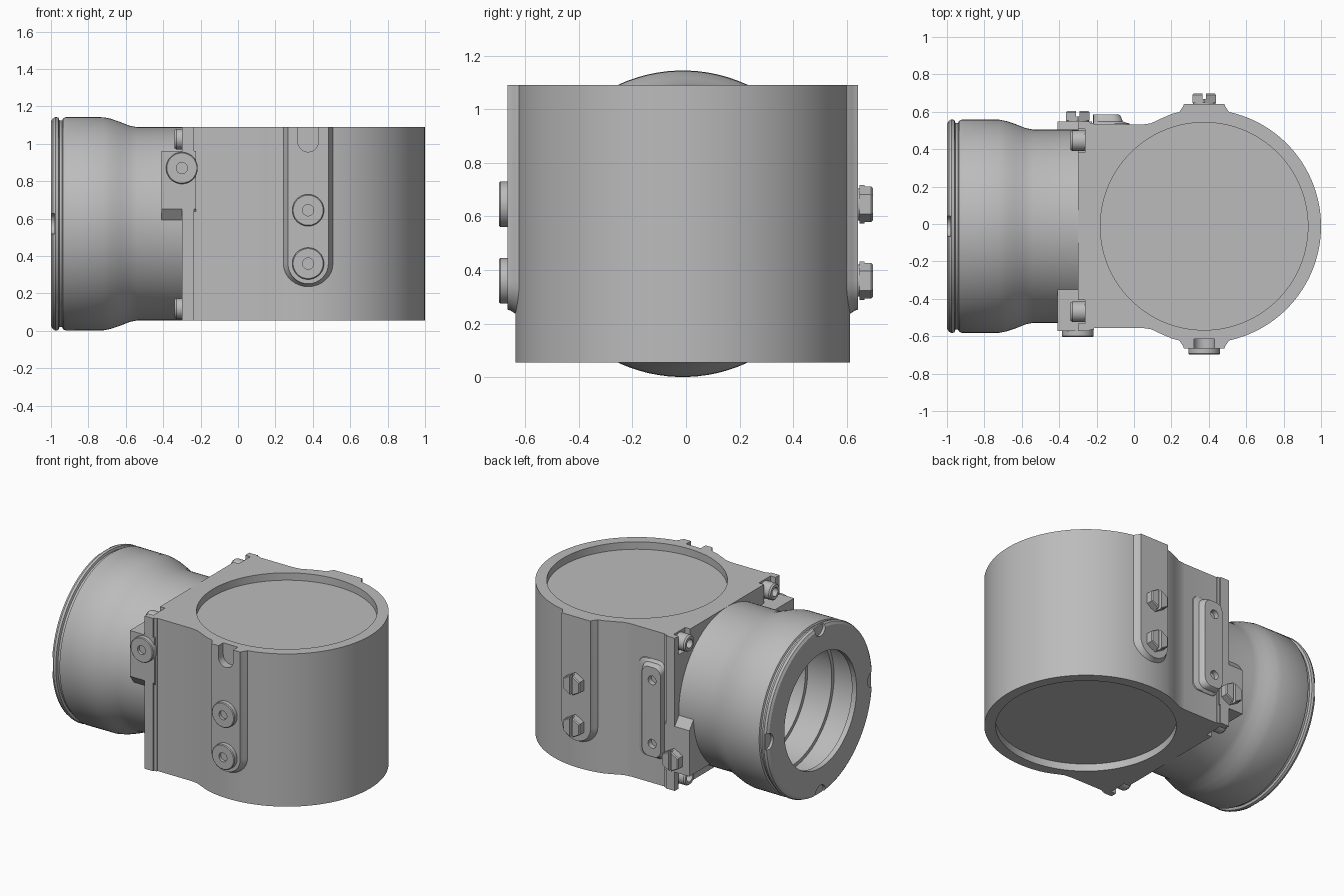
import bpy, bmesh, math
from mathutils import Vector

cube = bpy.data.objects.get("Cube")
if cube:
    bpy.data.objects.remove(cube, do_unlink=True)

CY, CZ = -0.012, 0.5725      # shared centre axis
BOTTOM, TOP = 0.055, 1.09    # housing height range
CX, R = 0.375, 0.625         # drum of the housing

grey = bpy.data.materials.new("machined grey")
grey.use_nodes = True
grey.diffuse_color = (0.5, 0.5, 0.5, 1)
grey.node_tree.nodes["Principled BSDF"].inputs["Base Color"].default_value = (0.5, 0.5, 0.5, 1)


def loft(name, rings, caps=True):
    """Bridge equal-length rings of points into a solid."""
    bm = bmesh.new()
    rows = [[bm.verts.new(p) for p in ring] for ring in rings]
    n = len(rows[0])
    for a, b in zip(rows, rows[1:]):
        for i in range(n):
            j = (i + 1) % n
            bm.faces.new((a[i], a[j], b[j], b[i]))
    if caps:
        bm.faces.new(rows[0])
        bm.faces.new(rows[-1])
    bmesh.ops.remove_doubles(bm, verts=bm.verts, dist=1e-5)
    bmesh.ops.recalc_face_normals(bm, faces=bm.faces)
    mesh = bpy.data.meshes.new(name)
    bm.to_mesh(mesh)
    bm.free()
    mesh.materials.append(grey)
    ob = bpy.data.objects.new(name, mesh)
    bpy.context.collection.objects.link(ob)
    return ob


def lathe(name, profile, origin, axis, n=32):
    """Revolve (height, radius) points; both ends sit on the axis."""
    q = Vector(axis).to_track_quat('Z', 'Y')
    turn = [2 * math.pi * (i + 0.5) / n for i in range(n)]
    return loft(name, [[Vector(origin) + q @ Vector((r * math.sin(t), r * math.cos(t), h))
                        for t in turn] for h, r in profile], caps=False)


def rod(name, origin, axis, r, h, n=32):
    return lathe(name, [(0, 0), (0, r), (h, r), (h, 0)], origin, axis, n)


def box(name, x0, x1, y0, y1, z0, z1):
    return loft(name, [[(x0, y0, z), (x1, y0, z), (x1, y1, z), (x0, y1, z)] for z in (z0, z1)])


def arch(x, z, r, top):
    """Strip outline with a round lower end, as (x, z) points."""
    arc = [math.pi * (1 + i / 16) for i in range(17)]
    return [(x - r, top)] + [(x + r * math.cos(a), z + r * math.sin(a)) for a in arc] + [(x + r, top)]


def round_rect(x0, x1, z0, z1, r):
    pts = []
    corners = [(x1 - r, z1 - r), (x0 + r, z1 - r), (x0 + r, z0 + r), (x1 - r, z0 + r)]
    for k, (x, z) in enumerate(corners):
        for i in range(7):
            a = math.pi / 2 * (k + i / 6)
            pts.append((x + r * math.cos(a), z + r * math.sin(a)))
    return pts


def at_y(pts, y):
    return [(x, y, z) for x, z in pts]


def cut(ob, cutters):
    for c in cutters:
        c.hide_render = True
        mod = ob.modifiers.new("cut", 'BOOLEAN')
        mod.operation, mod.solver, mod.object = 'DIFFERENCE', 'EXACT', c
        bpy.context.view_layer.objects.active = ob
        bpy.ops.object.modifier_apply(modifier=mod.name)
        bpy.data.objects.remove(c, do_unlink=True)


# Housing: square back blending into a drum, with a shallow recess at each end
neck = [(-0.235, -0.543), (0.04, -0.543), (0.09, -0.55), (0.15, -0.578)]
drum = [(CX + R * math.cos(a), R * math.sin(a))
        for a in (math.radians(-106 + 212 * i / 72) for i in range(73))]
outline = neck + drum + [(x, -y) for x, y in reversed(neck)]
housing = loft("housing", [[(x, CY + y, z) for x, y in outline] for z in (BOTTOM, TOP)])
cut(housing, [rod("recess", (CX, CY, z), (0, 0, 1), 0.555, 0.2, 96)
              for z in (TOP - 0.05, BOTTOM + 0.05 - 0.2)])

# Mounting flange with open pockets for the corner screws
flange = box("flange", -0.3, -0.235, CY - 0.561, CY + 0.561, BOTTOM, TOP)
box("flange_step", -0.235, -0.215, CY - 0.551, CY + 0.551, BOTTOM, TOP)
pockets = []
for sy in (-1, 1):
    for sz in (-1, 1):
        y, z = CY + sy * 0.457, CZ + sz * 0.453
        za, zb = sorted((CZ + sz * 0.39, CZ + sz * 0.6))
        pockets.append(box("pocket", -0.4, -0.262, y - 0.062, y + 0.062, za, zb))
        lathe("corner_screw", [(0, 0), (0, 0.055), (0.068, 0.055), (0.078, 0.048),
                               (0.078, 0.03), (0.04, 0.03), (0.04, 0)],
              (-0.262, y, z), (-1, 0, 0))
cut(flange, pockets)

# Barrel: waisted tube with a grooved rim and stepped bore
barrel = lathe("barrel", [
    (0.28, 0), (0.28, 0.517), (0.54, 0.517), (0.58, 0.525), (0.63, 0.545), (0.68, 0.562),
    (0.72, 0.57), (0.92, 0.571), (0.935, 0.564), (0.94, 0.553), (0.955, 0.553),
    (0.96, 0.568), (0.975, 0.572), (0.99, 0.566), (1, 0.55), (1, 0.387), (0.965, 0.387),
    (0.965, 0.46), (0.78, 0.46), (0.78, 0.435), (0.6, 0.435), (0.6, 0.41), (0.43, 0.41),
    (0.43, 0)], (0, CY, CZ), (-1, 0, 0), 96)
cut(barrel, [rod("rim_notch", (-0.982, CY + 0.56 * dy, CZ + 0.56 * dz), (-1, 0, 0), 0.055, 0.1)
             for dy, dz in ((1, 0), (-1, 0), (0, 1), (0, -1))])


def washer(name, x, y, z):
    lathe(name, [(-0.01, 0), (-0.01, 0.085), (0.027, 0.085), (0.032, 0.08),
                 (0.032, 0.03), (0.012, 0.03), (0.012, 0)], (x, y, z), (0, -1, 0), 40)


def hex_bolt(name, x, y, z):
    rod(name + "_collar", (x, y - 0.01, z), (0, 1, 0), 0.06, 0.02)
    bolt = loft(name, [[(x + r * math.sin(math.pi * i / 3), y + h, z + r * math.cos(math.pi * i / 3))
                        for i in range(6)] for h, r in ((0.005, 0.072), (0.048, 0.072), (0.055, 0.066))])
    cut(bolt, [box("slot", x - 0.009, x + 0.009, y + 0.025, y + 0.1, z - 0.1, z + 0.1)])


# Side ribs, clamp brackets and their fasteners
for s, side in ((-1, "front"), (1, "rear")):
    levels = [(0.57, 0.15), (0.612, 0.132), (0.63, 0.12), (0.642, 0.112), (0.654, 0.108)]
    rib = loft(side + "_rib", [at_y(arch(CX, 0.36, r, TOP), CY + s * y) for y, r in levels])
    section = [(0.561, -0.39), (0.561, -0.08), (0.5, 0), (0.3, 0), (0.3, -0.39)]
    loft(side + "_bracket", [[(x, CY + s * dy, CZ + s * dz) for dy, dz in section]
                             for x in (-0.41, -0.225)])
    fastener = washer if s < 0 else hex_bolt
    for z in (0.645, 0.36):
        fastener(side + "_rib_fastener", CX, CY + s * 0.654, z)
    fastener(side + "_bracket_fastener", -0.3, CY + s * 0.561, CZ - s * 0.298)
    if s < 0:
        for part in (rib, housing):
            cut(part, [loft("rib_slot", [at_y(arch(CX, 1.012, 0.055, 1.2), y)
                                         for y in (-0.8, -0.615)])])

# Rear pad with two screw holes
pad = loft("rear_pad", [at_y(round_rect(-0.218, x1, z0, z1, 0.05), y) for x1, z0, z1, y in (
    (-0.01, 0.22, 0.91, 0.5), (-0.025, 0.235, 0.895, 0.537), (-0.06, 0.25, 0.88, 0.548),
    (-0.072, 0.257, 0.873, 0.578), (-0.08, 0.262, 0.868, 0.585))])
cut(pad, [rod("pad_hole", (-0.155, 0.55, z), (0, 1, 0), 0.03, 0.1) for z in (0.35, 0.78)])

# Smooth shading with crisp edges
bpy.ops.object.select_all(action='DESELECT')
for ob in bpy.context.collection.objects:
    if ob.type == 'MESH' and ob.data.materials and ob.data.materials[0] == grey:
        ob.select_set(True)
        bpy.context.view_layer.objects.active = ob
bpy.ops.object.shade_smooth_by_angle(angle=math.radians(30))
